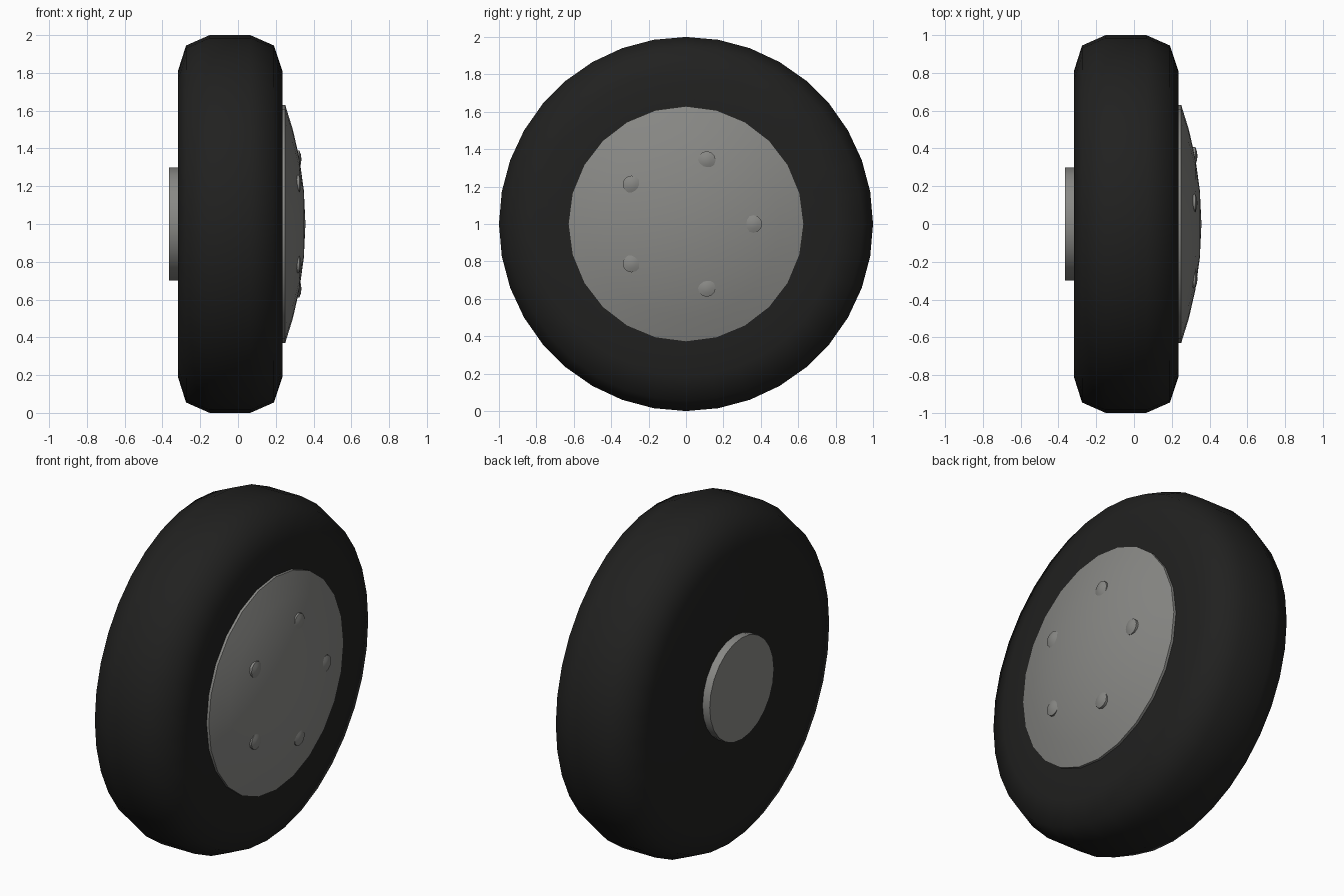
import bpy, bmesh, math
from mathutils import Matrix

if "Cube" in bpy.data.objects:
    bpy.data.objects.remove(bpy.data.objects["Cube"])

def material(name, v):
    m = bpy.data.materials.new(name)
    m.diffuse_color = (v, v, v * 0.95, 1)
    m.use_nodes = True
    m.node_tree.nodes["Principled BSDF"].inputs["Base Color"].default_value = m.diffuse_color
    return m

rubber = material("rubber", 0.015)
metal = material("metal", 0.25)

def lathe(name, profile, segs, mat, y=0, z=1, angle=35):
    """Revolve (x, radius) points around an x-parallel axis, capping both ends."""
    bm = bmesh.new()
    rings = []
    for x, r in profile:
        if r == 0:
            rings.append([bm.verts.new((x, 0, 0))] * segs)
        else:
            rings.append([bm.verts.new((x, r * math.cos(2 * math.pi * i / segs),
                                        r * math.sin(2 * math.pi * i / segs)))
                          for i in range(segs)])
    for a, b in zip(rings, rings[1:]):
        for i in range(segs):
            j = (i + 1) % segs
            bm.faces.new(list(dict.fromkeys((a[i], a[j], b[j], b[i]))))
    for ring in (rings[0], rings[-1]):
        if ring[0] is not ring[1]:
            bm.faces.new(ring)
    bmesh.ops.recalc_face_normals(bm, faces=bm.faces)
    bmesh.ops.transform(bm, matrix=Matrix.Translation((0, y, z)), verts=bm.verts)
    me = bpy.data.meshes.new(name)
    bm.to_mesh(me)
    bm.free()
    me.materials.append(mat)
    ob = bpy.data.objects.new(name, me)
    bpy.context.collection.objects.link(ob)
    bpy.ops.object.select_all(action='DESELECT')
    ob.select_set(True)
    bpy.context.view_layer.objects.active = ob
    bpy.ops.object.shade_smooth_by_angle(angle=math.radians(angle))
    return ob

# Tyre with rounded shoulders and flat sidewalls
lathe("tyre", [(-0.318, 0.3), (-0.318, 0.81), (-0.275, 0.945), (-0.15, 1.0),
               (0.065, 1.0), (0.19, 0.945), (0.235, 0.81), (0.235, 0.6)],
      36, rubber, angle=60)

# Shallow domed hub cap
R = 1.908
dome = [(0.357 - R + math.sqrt(R * R - r * r), r) for r in (0.63, 0.5, 0.35, 0.18, 0)]
lathe("hub_cap", [(0.225, 0.63)] + dome, 24, metal)

# Axle stub on the inner side
lathe("axle_stub", [(-0.365, 0.3), (-0.3, 0.3)], 24, metal)

# Five wheel bolts
for k in range(5):
    a = 2 * math.pi * k / 5
    lathe(f"bolt_{k + 1}", [(0.29, 0.047), (0.325, 0.047), (0.333, 0.025), (0.336, 0)],
          12, metal, 0.36 * math.cos(a), 1 + 0.36 * math.sin(a))
